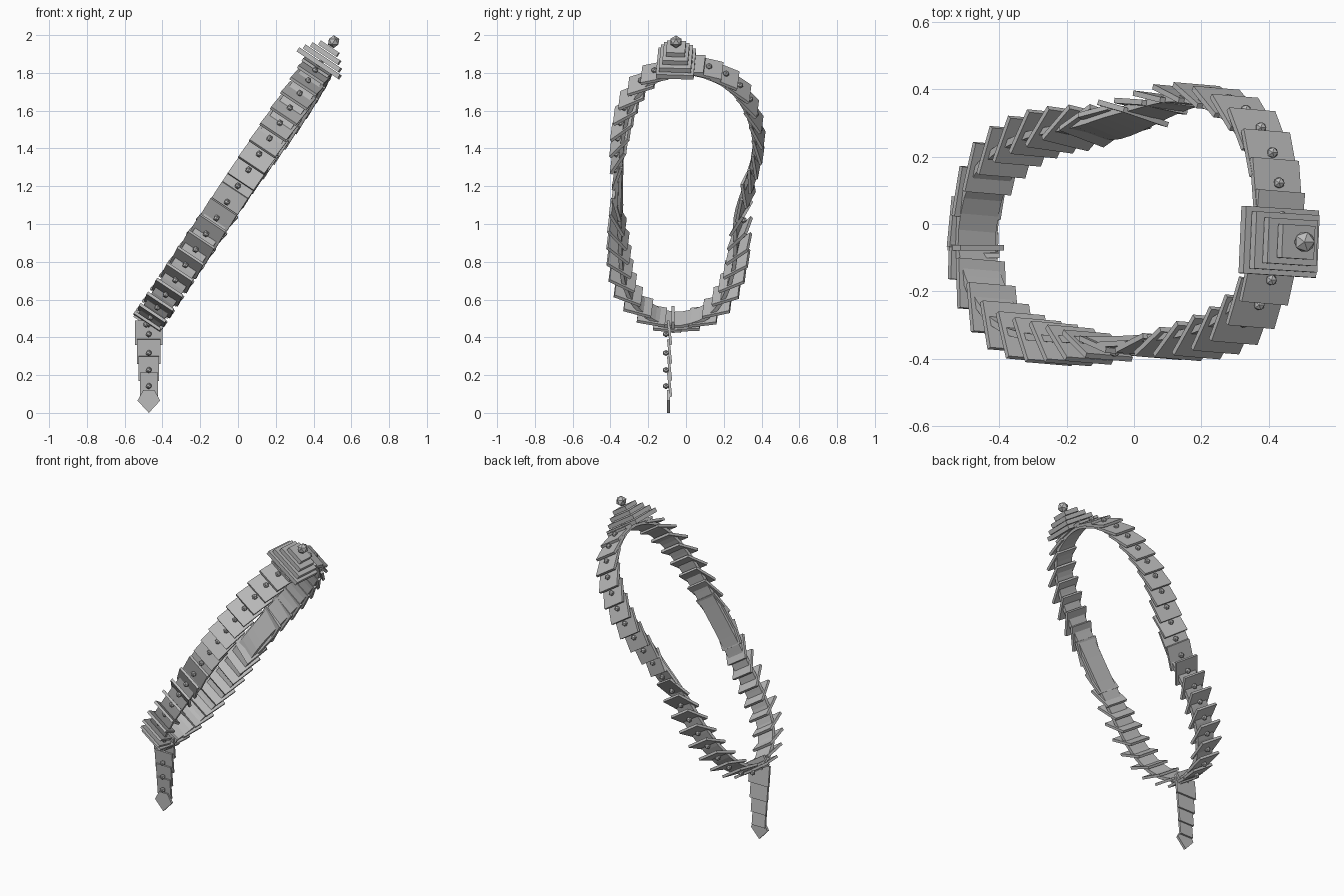
import bpy, bmesh, math
from mathutils import Vector, Matrix

if "Cube" in bpy.data.objects:
    bpy.data.objects.remove(bpy.data.objects["Cube"])

mat = bpy.data.materials.new("worn grey")
mat.diffuse_color = (0.5, 0.5, 0.5, 1)
mat.use_nodes = True
mat.node_tree.nodes["Principled BSDF"].inputs["Base Color"].default_value = mat.diffuse_color

SLOPE = 0.665                                   # the loop leans along x
U = Vector((SLOPE, 0, 1)).normalized()          # long axis of the loop
N = Vector((U.z, 0, -U.x))                      # across the strap
Y = Vector((0, 1, 0))
CENTRE = Vector((SLOPE * -0.03, 0, 1.17))


def finish(bm, name):
    bmesh.ops.recalc_face_normals(bm, faces=bm.faces)
    me = bpy.data.meshes.new(name)
    bm.to_mesh(me)
    bm.free()
    me.materials.append(mat)
    ob = bpy.data.objects.new(name, me)
    bpy.context.collection.objects.link(ob)
    return ob


def frame(pos, a, b, c, size=(1, 1, 1)):
    m = Matrix((a * size[0], b * size[1], c * size[2])).transposed().to_4x4()
    m.translation = pos
    return m


def box(bm, pos, a, b, c, size):
    bmesh.ops.create_cube(bm, size=1, matrix=frame(pos, a, b, c, size))


def stud(bm, pos, r):
    bmesh.ops.create_icosphere(bm, subdivisions=1, radius=r, matrix=Matrix.Translation(pos))


# Loop centre line as (y, z), top -> back -> bottom -> front
PATH = [(-.05, 1.83), (.05, 1.835), (.13, 1.815), (.21, 1.78), (.28, 1.72), (.33, 1.64),
        (.363, 1.54), (.374, 1.45), (.365, 1.36), (.337, 1.25), (.307, 1.14), (.287, 1.05),
        (.279, .95), (.272, .85), (.255, .76), (.22, .66), (.16, .57), (.07, .51),
        (-.07, .485), (-.19, .53), (-.28, .61), (-.325, .70), (-.345, .80), (-.352, .95),
        (-.355, 1.1), (-.352, 1.25), (-.345, 1.4), (-.33, 1.52), (-.30, 1.63),
        (-.25, 1.72), (-.17, 1.79)]
pts = []
for y, z in PATH:
    drift = 0.06 * max(y, 0) * min(max((z - 1.2) / 0.4, 0), 1)
    pts.append(Vector((SLOPE * (z - 1.2), y, z)) + N * drift)


def catmull(i, t):
    p0, p1, p2, p3 = (pts[(i + k) % len(pts)] for k in (-1, 0, 1, 2))
    return 0.5 * (2 * p1 + (p2 - p0) * t + (2 * p0 - 5 * p1 + 4 * p2 - p3) * t * t
                  + (3 * p1 - p0 - 3 * p2 + p3) * t ** 3)


dense = [catmull(i, k / 12) for i in range(len(pts)) for k in range(12)]
dense = dense[296:] + dense[:296]               # start mid way up the front


def resample(count):
    """Evenly spaced (position, tangent) pairs round the loop."""
    n = len(dense)
    seg = [(dense[(i + 1) % n] - dense[i]).length for i in range(n)]
    step, out, run, want = sum(seg) / count, [], 0, 0
    for i in range(n):
        while want <= run + seg[i] and len(out) < count:
            d = dense[(i + 1) % n] - dense[i]
            out.append((dense[i] + d * ((want - run) / seg[i]), d.normalized()))
            want += step
        run += seg[i]
    return out


def across(p):
    """Strap width direction: slight turn, stronger half way up the back."""
    deg = -4
    if p.y > 0:
        deg -= 16 * math.exp(-((p.z - 1.1) / 0.17) ** 2)
    return Matrix.Rotation(math.radians(deg), 3, U) @ N


def outward(p, t, side):
    o = side.cross(t).normalized()
    return -o if o.dot(p - CENTRE) < 0 else o


# Inner strap: a swept flat band
bm = bmesh.new()
rings = []
for p, t in resample(76):
    side = across(p)
    o = outward(p, t, side)
    rings.append([bm.verts.new(p + side * a + o * b) for a, b in
                  ((-.067, -.016), (.067, -.016), (.067, .004), (-.067, .004))])
for i, r in enumerate(rings):
    q = rings[(i + 1) % len(rings)]
    for k in range(4):
        bm.faces.new((r[k], r[(k + 1) % 4], q[(k + 1) % 4], q[k]))
finish(bm, "inner_strap")

# Scale plates facing away from the loop centre, each with a stud
plates, studs = bmesh.new(), bmesh.new()
for p, t in resample(41):
    side = across(p)
    o = outward(p, t, side)
    radial = p - CENTRE
    radial = (radial - side * radial.dot(side)).normalized()
    back_upper = p.y > 0 and p.z > 1.25
    nor = o.lerp(radial, 0.35 if back_upper else 1.0)
    nor = (nor - side * nor.dot(side)).normalized()
    nor = Matrix.Rotation(math.radians(4), 3, side) @ nor
    tan = nor.cross(side).normalized()
    c = p + nor * 0.008
    box(plates, c, side, tan, nor, (.165, .15, .016))
    stud(studs, c + nor * 0.016, .018)
finish(plates, "scale_plates")
finish(studs, "scale_studs")

# Stepped square buckle with a round knob
bm = bmesh.new()
base = Vector((.43, -.053, 1.85))
turn = Matrix.Rotation(math.radians(-3), 3, U)
for k, (w, d) in enumerate(((.26, .20), (.225, .17), (.175, .135), (.115, .10))):
    box(bm, base + U * .031 * k, turn @ N, turn @ Y, U, (w, d, .026))
finish(bm, "stepped_buckle")
bm = bmesh.new()
stud(bm, base + U * .138, .034)
finish(bm, "buckle_knob")

# Keeper plate round the strap at the bottom
bm = bmesh.new()
box(bm, Vector((-.47, -.07, .495)), N, Y, U, (.155, .016, .07))
finish(bm, "strap_keeper")

# Hanging tail: overlapping plates, narrowing downwards
bm, st = bmesh.new(), bmesh.new()
tilt = Matrix.Rotation(math.radians(6), 3, 'X')
for z, w in ((.425, .145), (.325, .125), (.235, .108), (.150, .095)):
    pos = Vector((-.472, -.087, z))
    box(bm, pos, Vector((1, 0, 0)), tilt @ Y, tilt @ Vector((0, 0, 1)), (w, .014, .13))
    stud(st, pos + Vector((0, -.019, -.008)), .017)
stud(st, Vector((-.472, -.10, .47)), .017)
finish(bm, "tail_plates")
finish(st, "tail_studs")

# Pointed tail tip
bm = bmesh.new()
tip = [(0, 0), (.06, .065), (.03, .12), (-.03, .12), (-.06, .065)]
f = bm.faces.new([bm.verts.new((-.472 + x, -.10, z)) for x, z in tip])
ext = bmesh.ops.extrude_face_region(bm, geom=[f])
bmesh.ops.translate(bm, vec=(0, .016, 0),
                    verts=[v for v in ext["geom"] if isinstance(v, bmesh.types.BMVert)])
finish(bm, "tail_tip")
